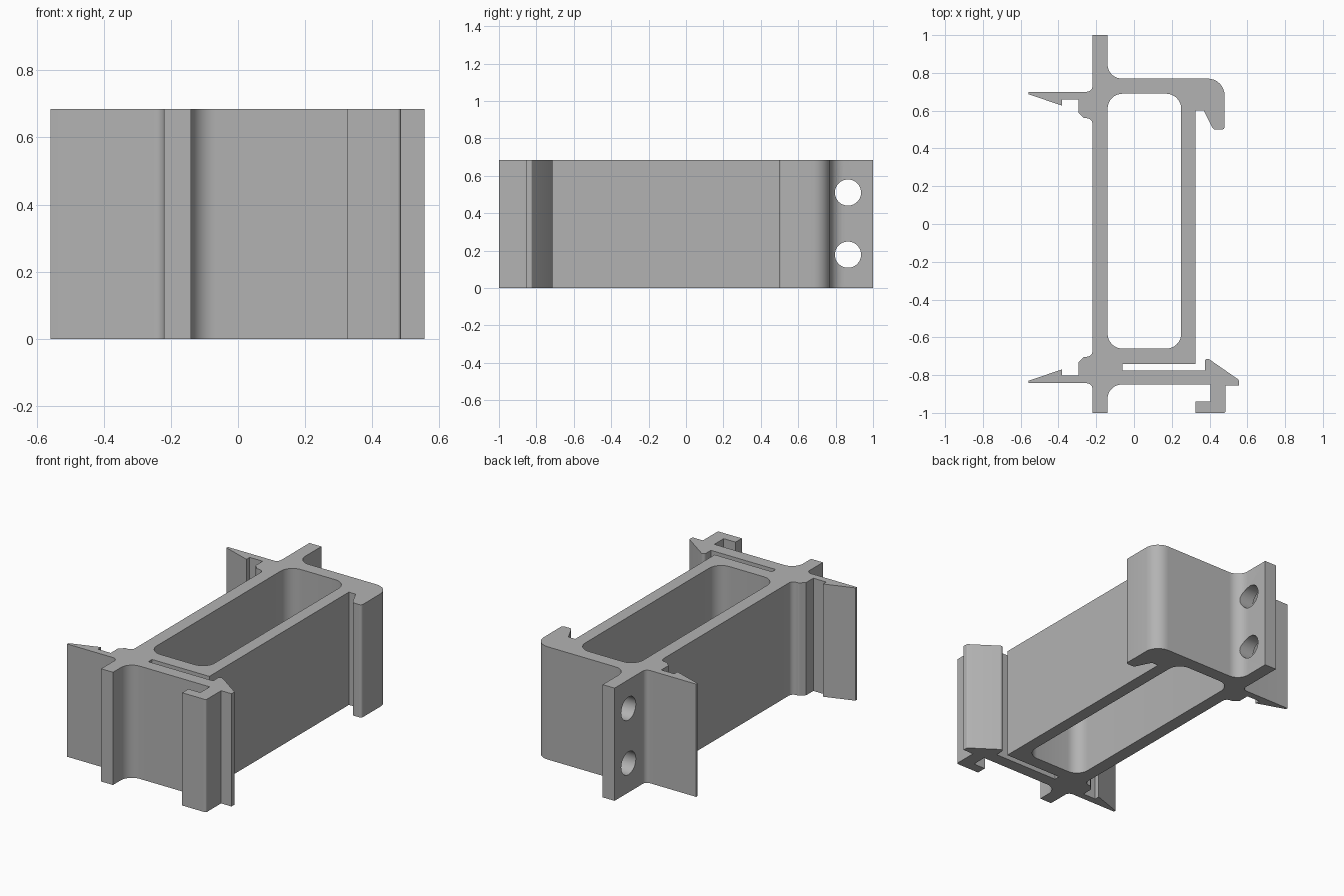
import bpy, bmesh, math
from mathutils import Vector

cube = bpy.data.objects.get("Cube")
if cube:
    bpy.data.objects.remove(cube, do_unlink=True)

HEIGHT = 0.685

grey = bpy.data.materials.new("plain grey")
grey.use_nodes = True
colour = (0.45, 0.45, 0.45, 1)
grey.diffuse_color = colour
grey.node_tree.nodes["Principled BSDF"].inputs["Base Color"].default_value = colour


def fillet(corners, steps=8):
    """Round each (x, y, radius) corner with an arc; a missing radius stays sharp."""
    points = []
    for i, corner in enumerate(corners):
        p = Vector(corner[:2])
        radius = corner[2] if len(corner) > 2 else 0
        if not radius:
            points.append(p)
            continue
        a = (Vector(corners[i - 1][:2]) - p).normalized()
        b = (Vector(corners[(i + 1) % len(corners)][:2]) - p).normalized()
        half = a.angle(b) / 2
        centre = p + (a + b).normalized() * radius / math.sin(half)
        start = p + a * radius / math.tan(half) - centre
        end = p + b * radius / math.tan(half) - centre
        sweep = math.pi - 2 * half
        for k in range(steps + 1):
            t = k / steps
            points.append(centre + (start * math.sin((1 - t) * sweep)
                                    + end * math.sin(t * sweep)) / math.sin(sweep))
    return points


def extrude_profile(name, loops):
    """Fill the loops as outline and holes, and extrude them up from the ground."""
    curve = bpy.data.curves.new(name, "CURVE")
    curve.dimensions = "2D"
    curve.fill_mode = "BOTH"
    curve.extrude = HEIGHT / 2
    for loop in loops:
        spline = curve.splines.new("POLY")
        spline.points.add(len(loop) - 1)
        for point, co in zip(spline.points, loop):
            point.co = (co.x, co.y, 0, 1)
        spline.use_cyclic_u = True
    helper = bpy.data.objects.new(name + " curve", curve)
    bpy.context.collection.objects.link(helper)
    mesh = bpy.data.meshes.new_from_object(helper)
    bpy.data.objects.remove(helper, do_unlink=True)
    bm = bmesh.new()
    bm.from_mesh(mesh)
    bmesh.ops.remove_doubles(bm, verts=bm.verts, dist=0.0005)
    bmesh.ops.translate(bm, verts=bm.verts, vec=(0, 0, HEIGHT / 2))
    bmesh.ops.recalc_face_normals(bm, faces=bm.faces)
    bm.to_mesh(mesh)
    bm.free()
    mesh.materials.clear()
    mesh.materials.append(grey)
    obj = bpy.data.objects.new(name, mesh)
    bpy.context.collection.objects.link(obj)
    return obj


# Back flange and hooked arm
back_arm = [(-.22, 1), (-.14, 1), (-.14, .77, .075), (.48, .77, .09),
            (.48, .5, .015), (.42, .5, .02), (.37, .6), (.325, .6)]
# Slot, snap hook and foot at the front right
front_hook = [(.325, -.74), (-.06, -.74), (-.06, -.775), (.375, -.775),
              (.375, -.7, .015), (.555, -.825, .01), (.555, -.855), (.485, -.855),
              (.485, -1, .01), (.325, -1), (.325, -.94), (.405, -.94), (.405, -.85)]
# Front flange
front_flange = [(-.14, -.85, .075), (-.14, -1), (-.22, -1)]
# Barbed fin on the left wall, running from its flat side to the wall
fin = [(-.22, 0, .03), (-.558, 0), (-.558, .013), (-.382, .073), (-.382, .042),
       (-.295, .042), (-.295, .11), (-.265, .14, .015), (-.22, .14, .03)]
front_fin = [(x, y - .843, *r) for x, y, *r in fin]
back_fin = [(x, .7 - y, *r) for x, y, *r in reversed(fin)]

outline = fillet(back_arm + front_hook + front_flange + front_fin + back_fin)
channel = fillet([(-.14, -.66, .08), (.25, -.66, .08), (.25, .69, .08), (-.14, .69, .08)])
body = extrude_profile("clip_frame_body", [outline, channel])

# Round holes through the back flange
for z in (.178, .51):
    bpy.ops.mesh.primitive_cylinder_add(vertices=40, radius=.07, depth=.2,
                                        location=(-.18, .866, z),
                                        rotation=(0, math.pi / 2, 0))
    cutter = bpy.context.object
    cutter.name = "flange_hole_cutter"
    cutter.data.materials.append(grey)
    cutter.hide_render = True
    bpy.context.view_layer.objects.active = body
    cut = body.modifiers.new("flange hole", "BOOLEAN")
    cut.object = cutter
    cut.operation = "DIFFERENCE"
    cut.solver = "EXACT"
    bpy.ops.object.modifier_apply(modifier=cut.name)
    bpy.data.objects.remove(cutter, do_unlink=True)

bpy.ops.object.select_all(action="DESELECT")
body.select_set(True)
bpy.context.view_layer.objects.active = body
bpy.ops.object.shade_smooth_by_angle(angle=math.radians(30))
